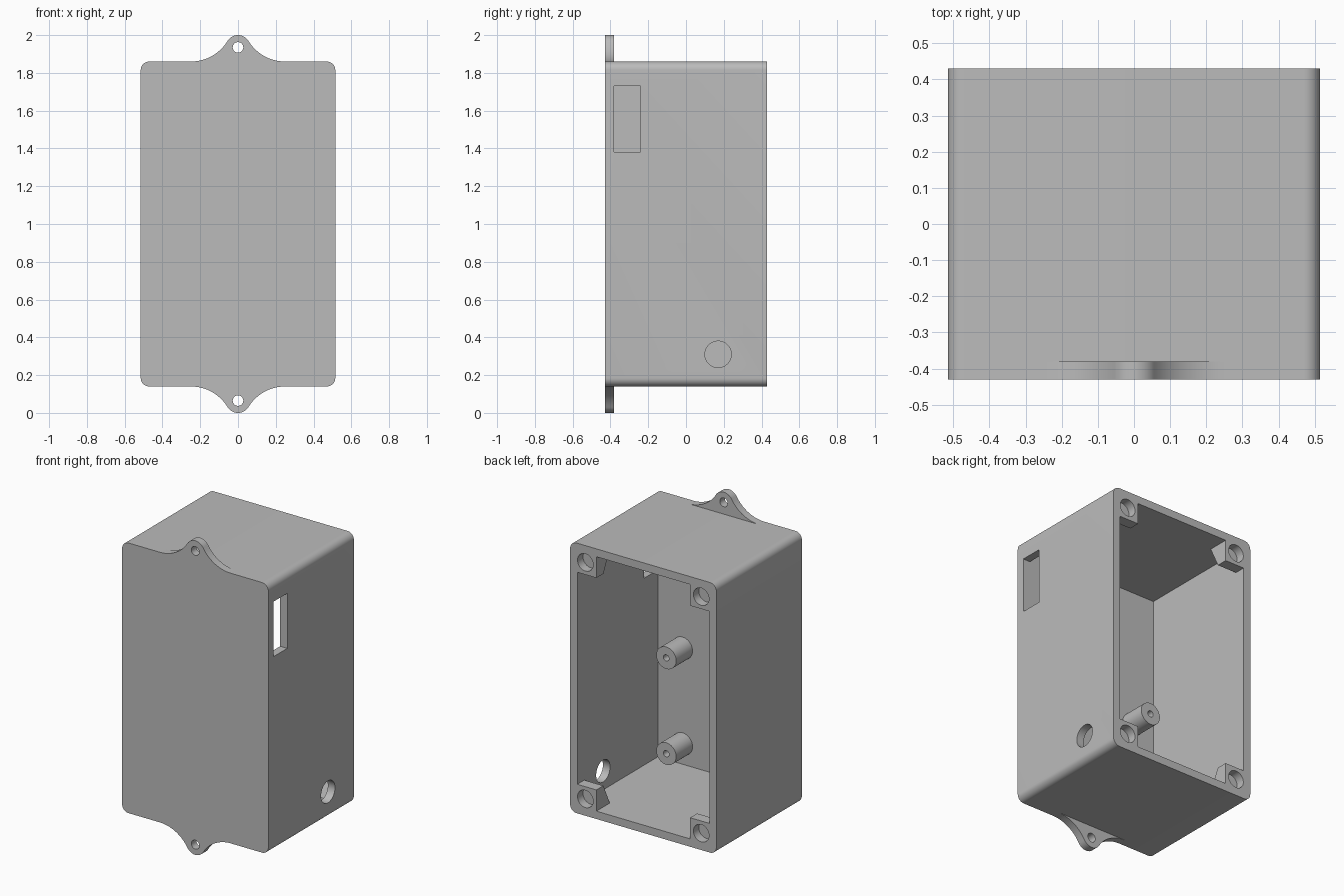
import bpy, bmesh, math

old = bpy.data.objects.get("Cube")
if old:
    bpy.data.objects.remove(old, do_unlink=True)

grey = bpy.data.materials.new("plain grey")
grey.use_nodes = True
COLOUR = (0.5, 0.5, 0.5, 1)
grey.diffuse_color = COLOUR
grey.node_tree.nodes["Principled BSDF"].inputs["Base Color"].default_value = COLOUR

# Main sizes
HALF_W, HALF_D = 0.515, 0.43
LOW, HIGH = 0.14, 1.86
MID = (LOW + HIGH) / 2
WALL = 0.05
FLOOR = -HALF_D + WALL


def arc(cx, cz, r, start, end, steps):
    """Points on an arc, angles in degrees."""
    angles = [math.radians(start + (end - start) * i / steps) for i in range(steps + 1)]
    return [(cx + r * math.cos(a), cz + r * math.sin(a)) for a in angles]


def circle(cx, cz, r):
    return arc(cx, cz, r, 0, 360, 48)[:-1]


def box(x0, x1, z0, z1):
    return [(x0, z0), (x1, z0), (x1, z1), (x0, z1)]


def prism(name, profile, axis, lo, hi):
    """Extrude a flat outline along x or y."""
    bm = bmesh.new()
    place = (lambda p, t: (t, p[0], p[1])) if axis == "x" else (lambda p, t: (p[0], t, p[1]))
    a, b = [[bm.verts.new(place(p, t)) for p in profile] for t in (lo, hi)]
    bm.faces.new(a)
    bm.faces.new(b[::-1])
    for i in range(len(a)):
        j = (i + 1) % len(a)
        bm.faces.new((a[j], a[i], b[i], b[j]))
    bmesh.ops.recalc_face_normals(bm, faces=bm.faces)
    mesh = bpy.data.meshes.new(name)
    bm.to_mesh(mesh)
    bm.free()
    mesh.materials.append(grey)
    ob = bpy.data.objects.new(name, mesh)
    bpy.context.collection.objects.link(ob)
    return ob


def combine(target, tool, operation="DIFFERENCE"):
    """Apply a boolean and discard the tool."""
    mod = target.modifiers.new("cut", "BOOLEAN")
    mod.operation, mod.object, mod.solver = operation, tool, "EXACT"
    bpy.ops.object.select_all(action="DESELECT")
    target.select_set(True)
    bpy.context.view_layer.objects.active = target
    bpy.ops.object.modifier_apply(modifier=mod.name)
    bpy.data.objects.remove(tool, do_unlink=True)


def smooth(ob):
    bpy.ops.object.select_all(action="DESELECT")
    ob.select_set(True)
    bpy.context.view_layer.objects.active = ob
    bpy.ops.object.shade_smooth_by_angle(angle=math.radians(30))


# Case: rounded outline, hollowed from the back
R = 0.045
outline = []
for cx, cz, start in ((HALF_W - R, HIGH - R, 0), (R - HALF_W, HIGH - R, 90),
                      (R - HALF_W, LOW + R, 180), (HALF_W - R, LOW + R, 270)):
    outline += arc(cx, cz, R, start, start + 90, 10)
case = prism("case", outline, "y", -HALF_D, HALF_D)
inner = HALF_W - WALL
combine(case, prism("hollow", box(-inner, inner, LOW + WALL, HIGH - WALL), "y", FLOOR, 1))

# Corner screw bosses with sloping undersides
BOSS = 0.185
for sx in (-1, 1):
    for sz in (-1, 1):
        edge = MID + sz * (HIGH - MID)
        profile = [(HALF_D, edge - sz * 0.03), (HALF_D, edge - sz * BOSS),
                   (HALF_D - 0.07, edge - sz * BOSS), (HALF_D - 0.135, edge - sz * WALL),
                   (HALF_D - 0.135, edge - sz * 0.03)]
        xs = sorted((sx * (HALF_W - BOSS), sx * (HALF_W - 0.03)))
        combine(case, prism("boss", profile, "x", *xs), "UNION")
        hole = circle(sx * (HALF_W - 0.107), edge - sz * 0.107, 0.055)
        combine(case, prism("boss_hole", hole, "y", HALF_D - 0.055, 1))

# Side slot and cable hole
combine(case, prism("slot", box(FLOOR, -0.24, 1.38, 1.73), "x", 0.4, 0.6))
combine(case, prism("cable", circle(0.17, 0.31, 0.07), "x", 0.4, 0.6))
smooth(case)

# Board standoffs on the floor
for side, x in (("left", 0.29), ("right", -0.305)):
    for level, z in (("lower", 0.32), ("upper", 0.93)):
        post = prism(f"{level}_{side}_standoff", circle(x, z, 0.07), "y", FLOOR, -0.215)
        combine(post, prism("pilot", circle(x, z, 0.02), "y", FLOOR + 0.02, 0))
        smooth(post)

# Mounting ears: round lug blended into the case by two hollow arcs
LUG, LUG_Z, FLARE = 0.065, 0.075, 0.25
blend = (FLARE ** 2 + LUG_Z ** 2 - LUG ** 2) / (2 * (LUG_Z + LUG))
tilt = math.degrees(math.atan2(blend - LUG_Z, FLARE))
half = arc(FLARE, blend, blend, 270, 180 + tilt, 14)
ear = half + arc(0, LUG_Z, LUG, tilt, 180 - tilt, 24)[1:-1] + [(-x, z) for x, z in half[::-1]]
for name, edge, sz in (("top_ear", HIGH, 1), ("bottom_ear", LOW, -1)):
    ob = prism(name, [(x, edge + sz * z) for x, z in ear], "y", -HALF_D, FLOOR)
    combine(ob, prism("screw", circle(0, edge + sz * LUG_Z, 0.028), "y", -1, 0))
    smooth(ob)
